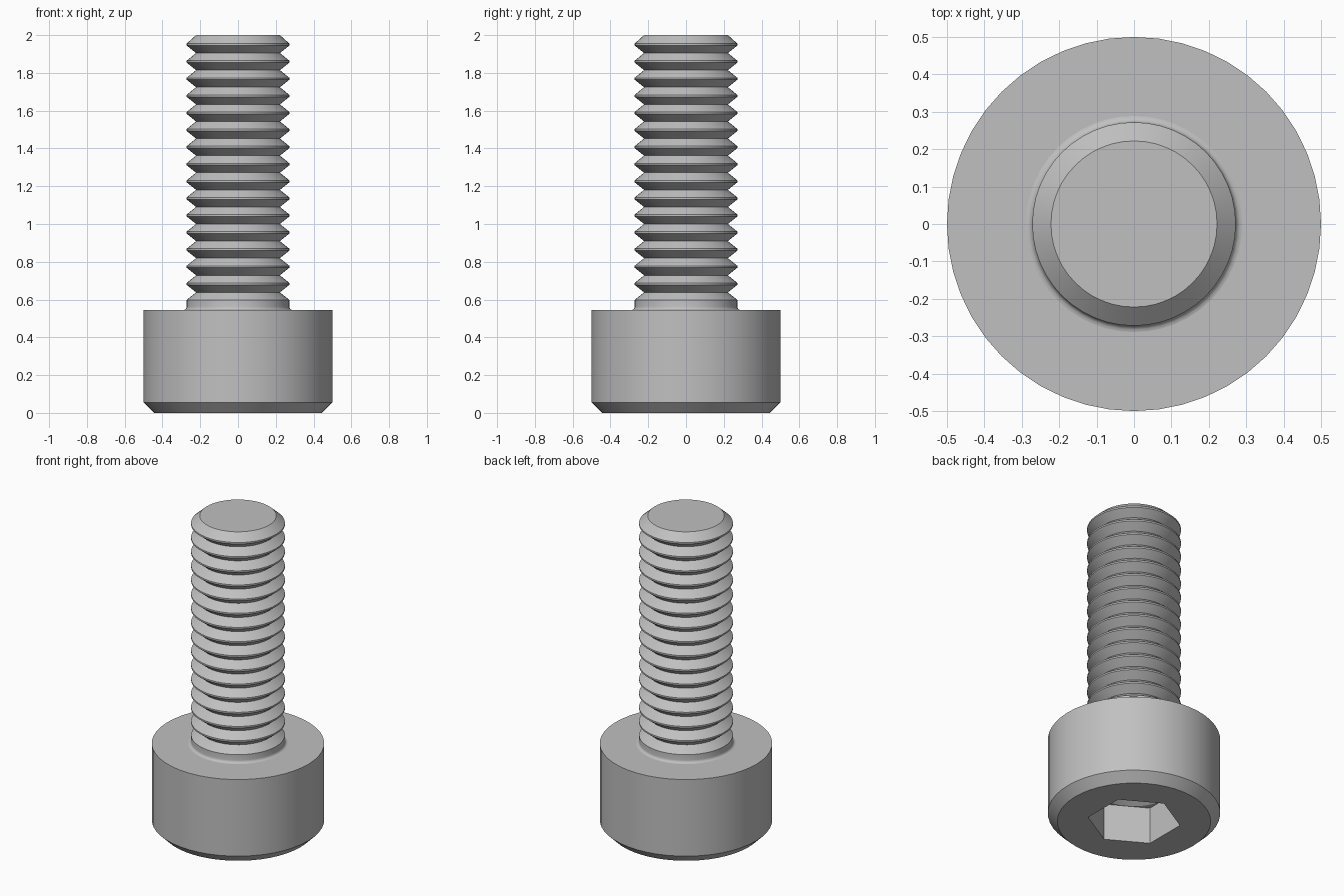
import bpy, bmesh, math
from math import cos, sin, pi
from mathutils import Matrix

cube = bpy.data.objects.get("Cube")
if cube:
    bpy.data.objects.remove(cube, do_unlink=True)

SIDES = 48
steel = bpy.data.materials.new("grey_steel")
steel.use_nodes = True
colour = (0.53, 0.53, 0.53, 1)
steel.diffuse_color = colour
steel.node_tree.nodes["Principled BSDF"].inputs["Base Color"].default_value = colour


def add_object(name, bm):
    bmesh.ops.recalc_face_normals(bm, faces=bm.faces)
    mesh = bpy.data.meshes.new(name)
    bm.to_mesh(mesh)
    bm.free()
    mesh.materials.append(steel)
    obj = bpy.data.objects.new(name, mesh)
    bpy.context.collection.objects.link(obj)
    return obj


def lathe(name, profile, sides=SIDES, turn=0.0):
    """Stack rings of (radius, z) into a closed solid."""
    bm = bmesh.new()
    rings = []
    for r, z in profile:
        angles = [turn + 2 * pi * i / sides for i in range(sides)]
        rings.append([bm.verts.new((r * cos(a), r * sin(a), z)) for a in angles])
    for low, high in zip(rings, rings[1:]):
        for i in range(sides):
            j = (i + 1) % sides
            bm.faces.new((low[i], low[j], high[j], high[i]))
    bm.faces.new(rings[0][::-1])
    bm.faces.new(rings[-1])
    return add_object(name, bm)


def activate(obj):
    bpy.ops.object.select_all(action='DESELECT')
    obj.select_set(True)
    bpy.context.view_layer.objects.active = obj


def cut(target, cutter):
    mod = target.modifiers.new("cut", 'BOOLEAN')
    mod.operation = 'DIFFERENCE'
    mod.solver = 'EXACT'
    mod.object = cutter
    activate(target)
    bpy.ops.object.modifier_apply(modifier=mod.name)
    bpy.data.objects.remove(cutter, do_unlink=True)


# Cylindrical head with a chamfered rim
HEAD_TOP = 0.545
head = lathe("head", [(0.445, 0), (0.5, 0.055), (0.5, HEAD_TOP)])

# Hexagonal drive socket ending in a drilled cone
HEX_R, DEPTH = 0.27, 0.235
flat_r = HEX_R * cos(pi / 6) - 0.002
cut(head, lathe("socket_cutter", [(HEX_R, -0.1), (HEX_R, DEPTH)], 6, pi / 6))
cut(head, lathe("drill_cutter", [(flat_r, DEPTH - 0.1), (flat_r, DEPTH),
                                 (0.002, DEPTH + 0.135)]))

# Threaded shank: fillet at the head, plain collar, then stacked thread ridges
CREST, ROOT, PITCH, RIDGES = 0.272, 0.222, 0.0905, 15
FILLET = 0.017
profile = [(CREST + FILLET, HEAD_TOP - 0.03)]
for k in range(5):
    a = k * pi / 8
    profile.append((CREST + FILLET * (1 - sin(a)), HEAD_TOP + FILLET * (1 - cos(a))))
profile.append((CREST, 0.598))
for i in reversed(range(RIDGES)):
    top = 1.955 - i * PITCH
    profile += [(ROOT, top - 0.05), (CREST, top - 0.01), (CREST, top)]
profile.append((ROOT, 2.0))
shank = lathe("threaded_shank", profile)

for obj in (head, shank):
    activate(obj)
    bpy.ops.object.shade_smooth_by_angle(angle=math.radians(30))
